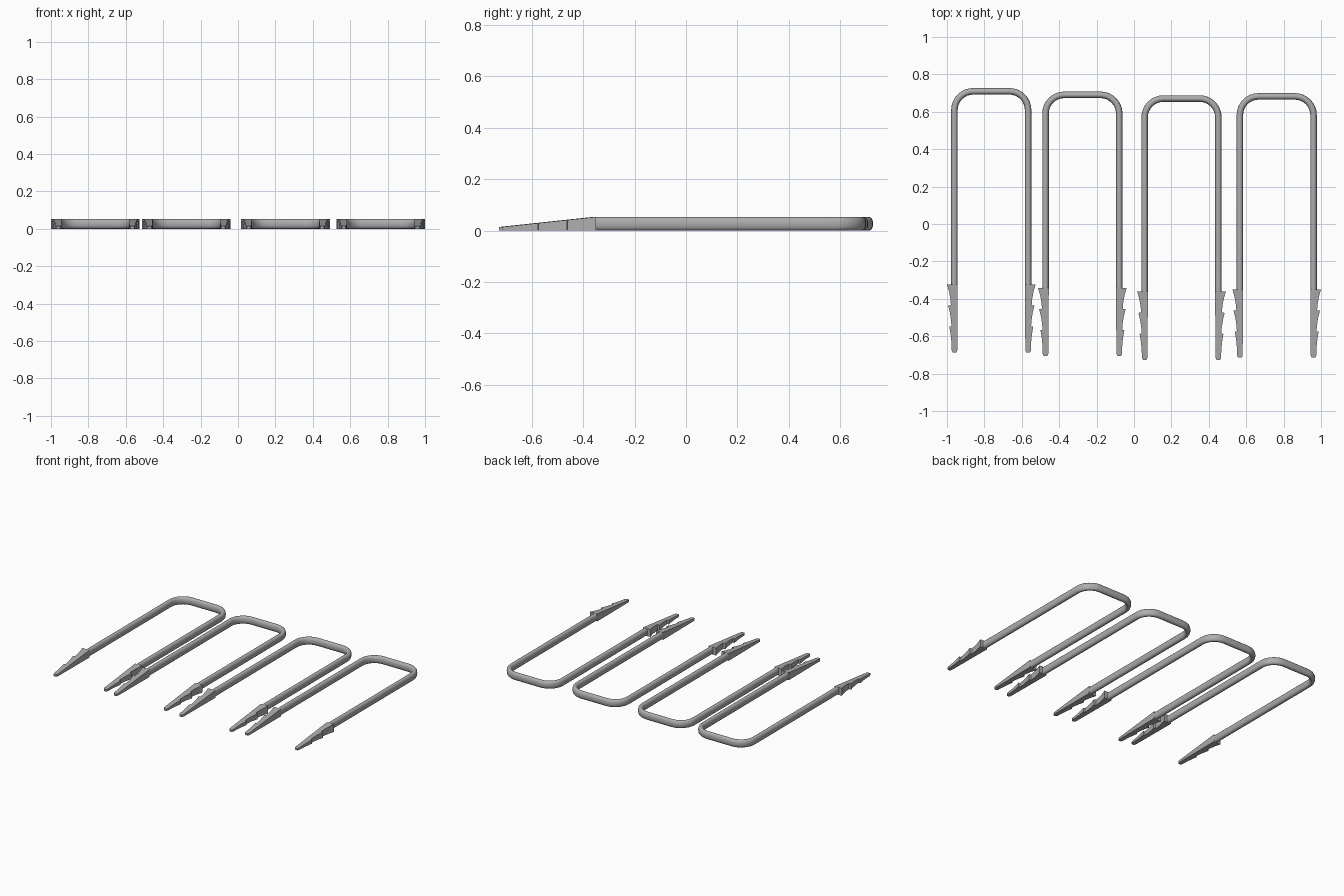
import bpy, bmesh, math

if "Cube" in bpy.data.objects:
    bpy.data.objects.remove(bpy.data.objects["Cube"])

steel = bpy.data.materials.new("grey steel")
steel.diffuse_color = (0.42, 0.42, 0.42, 1)
steel.use_nodes = True
steel.node_tree.nodes["Principled BSDF"].inputs["Base Color"].default_value = steel.diffuse_color

HALF = 0.197            # leg centreline offset from the staple centre
RX, RZ = 0.0175, 0.0265  # wire half thickness and half height
BEND = 0.10             # corner radius of the centreline
BARB = -1.05            # barb start, measured from the back of the staple
TIP = -1.415


def finish(bm, name, angle):
    bmesh.ops.recalc_face_normals(bm, faces=bm.faces)
    mesh = bpy.data.meshes.new(name)
    bm.to_mesh(mesh)
    bm.free()
    mesh.materials.append(steel)
    obj = bpy.data.objects.new(name, mesh)
    bpy.context.collection.objects.link(obj)
    bpy.ops.object.select_all(action='DESELECT')
    obj.select_set(True)
    bpy.context.view_layer.objects.active = obj
    bpy.ops.object.shade_smooth_by_angle(angle=math.radians(angle))
    return obj


def wire(name, cx, back):
    # U-shaped centreline as (x, y, outward angle)
    top = back - RX
    path = [(HALF, back + BARB - 0.005, 0.0)]
    for sx, start in ((1, 0), (-1, 90)):
        for i in range(9):
            a = math.radians(start + i * 90 / 8)
            path.append((sx * (HALF - BEND) + BEND * math.cos(a),
                         top - BEND + BEND * math.sin(a), a))
    path.append((-HALF, back + BARB - 0.005, math.pi))
    # sweep a slightly squared oval along it
    bm = bmesh.new()
    rings = []
    for x, y, a in path:
        ring = []
        for k in range(16):
            t = 2 * math.pi * k / 16
            c, s = math.cos(t), math.sin(t)
            u = RX * math.copysign(abs(c) ** 0.85, c)
            w = RZ * math.copysign(abs(s) ** 0.85, s)
            ring.append(bm.verts.new((cx + x + u * math.cos(a),
                                      y + u * math.sin(a), RZ + w)))
        rings.append(ring)
    for r0, r1 in zip(rings, rings[1:]):
        for k in range(16):
            j = (k + 1) % 16
            bm.faces.new((r0[k], r0[j], r1[j], r1[k]))
    bm.faces.new(rings[0])
    bm.faces.new(rings[-1])
    finish(bm, name, 40)


def barbed_tip(name, cx, back, side):
    # plan outline: three outward teeth, then a rounded point
    outline = [(HALF - RX, BARB)]
    for start, wide, narrow in ((0, 0.237, 0.216), (0.113, 0.231, 0.213), (0.226, 0.224, 0.212)):
        for f, b in ((0, 0), (0.35, 0.55), (0.7, 0.88), (0.98, 1)):
            outline.append((wide + (narrow - wide) * b, BARB - start - 0.113 * f))
    outline += [(0.212, TIP + 0.012), (0.206, TIP), (0.188, TIP), (0.182, TIP + 0.012)]
    bm = bmesh.new()
    low, high = [], []
    for x, y in outline:
        f = (BARB - y) / (BARB - TIP)
        p = (cx + side * x, back + y)
        low.append(bm.verts.new((*p, 0.0)))
        high.append(bm.verts.new((*p, 0.053 - 0.039 * f)))
    n = len(outline)
    for i in range(n):
        j = (i + 1) % n
        bm.faces.new((low[i], low[j], high[j], high[i]))
    bm.faces.new(low)
    bm.faces.new(high)
    finish(bm, name, 30)


# four staples laid side by side, slightly staggered
for i, (cx, back) in enumerate(((-0.763, 0.727), (-0.276, 0.708),
                                (0.254, 0.688), (0.763, 0.70)), 1):
    wire(f"staple_wire_{i}", cx, back)
    barbed_tip(f"left_barb_{i}", cx, back, -1)
    barbed_tip(f"right_barb_{i}", cx, back, 1)
